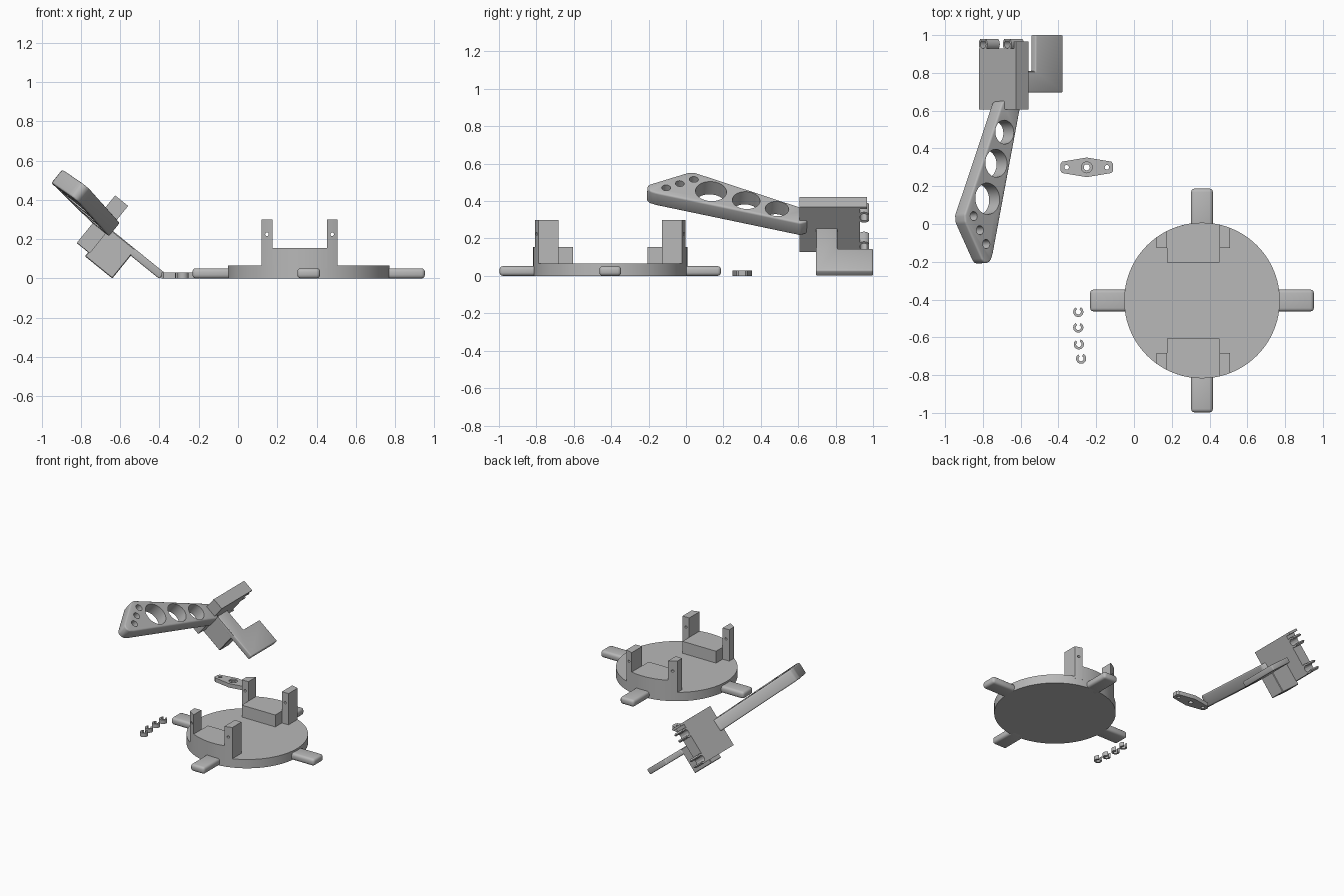
import bpy, bmesh, math
from mathutils import Matrix, Vector

if "Cube" in bpy.data.objects:
    bpy.data.objects.remove(bpy.data.objects["Cube"])

grey = bpy.data.materials.new("plain_grey")
grey.diffuse_color = (0.48, 0.48, 0.48, 1)
grey.use_nodes = True
grey.node_tree.nodes["Principled BSDF"].inputs["Base Color"].default_value = grey.diffuse_color


def prism(name, outline, z0, z1, matrix=Matrix(), bevel=0.0, segments=3):
    """Extrude a flat outline from z0 to z1, optionally round its edges."""
    bm = bmesh.new()
    low = [bm.verts.new((x, y, z0)) for x, y in outline]
    top = [bm.verts.new((x, y, z1)) for x, y in outline]
    bm.faces.new(low)
    bm.faces.new(top)
    for i in range(len(low)):
        j = (i + 1) % len(low)
        bm.faces.new((low[i], low[j], top[j], top[i]))
    bmesh.ops.recalc_face_normals(bm, faces=bm.faces[:])
    if bevel:
        bmesh.ops.bevel(bm, geom=bm.edges[:], offset=bevel, segments=segments,
                        profile=0.5, affect='EDGES', clamp_overlap=True)
    bm.transform(matrix)
    mesh = bpy.data.meshes.new(name)
    bm.to_mesh(mesh)
    bm.free()
    mesh.materials.append(grey)
    ob = bpy.data.objects.new(name, mesh)
    bpy.context.collection.objects.link(ob)
    return ob


def select(ob):
    bpy.ops.object.select_all(action='DESELECT')
    ob.select_set(True)
    bpy.context.view_layer.objects.active = ob


def smooth(ob):
    select(ob)
    bpy.ops.object.shade_smooth_by_angle(angle=math.radians(35))


def cut(ob, cutter):
    mod = ob.modifiers.new("cut", 'BOOLEAN')
    mod.operation = 'DIFFERENCE'
    mod.solver = 'EXACT'
    mod.object = cutter
    select(ob)
    bpy.ops.object.modifier_apply(modifier=mod.name)
    bpy.data.objects.remove(cutter)


def circle(cx, cy, r, n=32):
    return [(cx + r * math.cos(2 * math.pi * i / n),
             cy + r * math.sin(2 * math.pi * i / n)) for i in range(n)]


def rect(x0, x1, y0, y1):
    return [(x0, y0), (x1, y0), (x1, y1), (x0, y1)]


def c_shape(r_out, r_in, gap, n=20):
    """Open ring with its gap towards +y."""
    a0, a1 = math.pi / 2 + gap, math.pi * 2.5 - gap
    ang = [a0 + (a1 - a0) * i / n for i in range(n + 1)]
    return ([(r_out * math.cos(a), r_out * math.sin(a)) for a in ang] +
            [(r_in * math.cos(a), r_in * math.sin(a)) for a in reversed(ang)])


# Round base
R = 0.412
BASE = Matrix.Translation((0.36, -0.405, 0))
smooth(prism("base_disc", circle(0, 0, R, 96), 0, 0.066, BASE))

# Four rounded tabs around the base
for i in range(4):
    turn = BASE @ Matrix.Rotation(i * math.pi / 2, 4, 'Z')
    smooth(prism("base_tab", rect(0.36, 0.592, -0.058, 0.058), 0, 0.052, turn, 0.018))


# Blocks and posts, their outer sides following the rim
def rim_outline(x0, x1, inner, side):
    xs = [x0 + (x1 - x0) * i / 12 for i in range(13)]
    rim = [(x, side * math.sqrt(R * R - x * x)) for x in xs]
    return rim + [(x1, side * inner), (x0, side * inner)]


for side in (-1, 1):
    smooth(prism("support_block", rim_outline(-0.185, 0.092, 0.2, side), 0.05, 0.155, BASE))
    for x0, x1 in ((-0.24, -0.185), (0.092, 0.147)):
        post = prism("support_post", rim_outline(x0, x1, 0.278, side), 0.05, 0.30, BASE)
        pin = BASE @ Matrix.Translation(((x0 + x1) / 2, 0, 0.225)) @ Matrix.Rotation(math.pi / 2, 4, 'X')
        cut(post, prism("pin_cutter", circle(0, 0, 0.009, 16), -0.6, 0.6, pin))
        smooth(post)

# Small loose plate with three holes and a recess
LINK = Matrix.Translation((-0.25, 0.30, 0))
link = prism("link_plate", [(-0.13, -0.03), (0, -0.052), (0.13, -0.03), (0.14, -0.018), (0.14, 0.018),
                            (0.13, 0.03), (0, 0.052), (-0.13, 0.03), (-0.14, 0.018), (-0.14, -0.018)],
             0, 0.03, LINK)
for x, r, z in ((-0.107, 0.012, -0.1), (0.107, 0.012, -0.1), (0, 0.016, -0.1), (0, 0.029, 0.02)):
    cut(link, prism("hole_cutter", circle(x, 0, r, 24), z, 0.1, LINK))
smooth(link)

# Four loose open rings
for x, y, turn in ((-0.295, -0.465, 0), (-0.295, -0.548, 0), (-0.292, -0.637, 0.15), (-0.28, -0.713, 0.1)):
    place = Matrix.Translation((x, y, 0)) @ Matrix.Rotation(turn, 4, 'Z')
    smooth(prism("open_ring", c_shape(0.027, 0.014, 0.5), 0, 0.03, place))

# Tilted bracket: local x runs down to the right, local z up to the right
TILT = Matrix.Translation((-0.64, 0, 0)) @ Matrix(((0.777, 0, 0.629, 0), (0, 1, 0, 0),
                                                   (-0.629, 0, 0.777, 0), (0, 0, 0, 1)))
prism("bracket_plate", rect(-0.255, -0.17, 0.607, 0.93), 0.028, 0.338, TILT)
prism("bracket_lip", rect(-0.255, -0.17, 0.92, 0.967), 0.322, 0.338, TILT)
smooth(prism("bracket_block", rect(-0.18, 0.0, 0.695, 0.81), 0, 0.189, TILT, 0.004, 1))
smooth(prism("bracket_foot", [(-0.18, 0.695), (0.188, 0.695), (0.188, 1.0), (0.0, 1.0),
                              (0.0, 0.81), (-0.18, 0.81)], 0.149, 0.19, TILT, 0.008))

# Open hooks on the back edge of the bracket plate
for v in (0.062, 0.265):
    hook = TILT @ Matrix(((0, 0, -1, 0), (0, 1, 0, 0.952), (1, 0, 0, v), (0, 0, 0, 1)))
    smooth(prism("bracket_hook", c_shape(0.036, 0.023, 0.75), 0.17, 0.255, hook))

# Long lever arm with three large and three small holes
ARM = TILT @ Matrix.Translation((0, 0, 0.184)) @ Matrix.Rotation(-0.045, 4, 'X')
arm = prism("lever_arm", [(-0.548, 0.045), (-0.545, 0.005), (-0.437, -0.195), (-0.42, -0.21), (-0.395, -0.21),
                          (-0.375, -0.195), (-0.36, -0.16), (-0.147, 0.61), (-0.165, 0.645),
                          (-0.25, 0.652), (-0.27, 0.64)], 0, 0.088, ARM, 0.01, 3)
for x, y, r in ((-0.39, 0.13, 0.083), (-0.324, 0.318, 0.074), (-0.261, 0.483, 0.063),
                (-0.487, 0.038, 0.024), (-0.447, -0.037, 0.024), (-0.407, -0.11, 0.024)):
    cut(arm, prism("hole_cutter", circle(x, y, r, 40), -0.1, 0.2, ARM))
smooth(arm)
